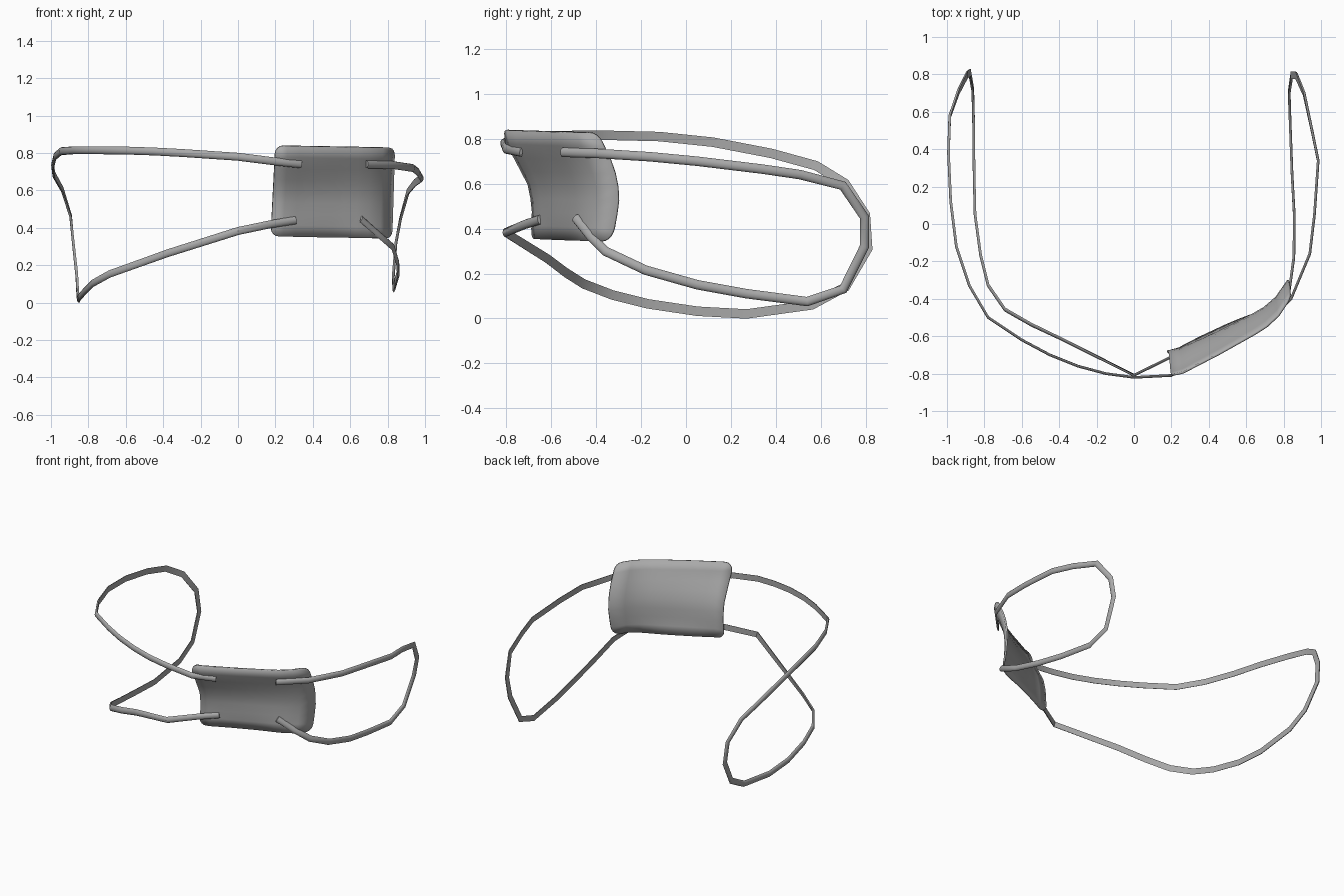
import bpy, bmesh, math
from mathutils import Vector

cube = bpy.data.objects.get("Cube")
if cube:
    bpy.data.objects.remove(cube)

grey = bpy.data.materials.new("mid_grey")
grey.use_nodes = True
colour = (0.4, 0.4, 0.4, 1)
grey.diffuse_color = colour
grey.node_tree.nodes["Principled BSDF"].inputs["Base Color"].default_value = colour


def lerp_table(table, t):
    """Piecewise linear lookup in a list of (key, value) pairs."""
    for (a, fa), (b, fb) in zip(table, table[1:]):
        if t <= b:
            return fa + (fb - fa) * max(0, (t - a) / (b - a))
    return table[-1][1]


def finish(bm, name, angle):
    bmesh.ops.recalc_face_normals(bm, faces=bm.faces)
    mesh = bpy.data.meshes.new(name)
    bm.to_mesh(mesh)
    bm.free()
    mesh.materials.append(grey)
    obj = bpy.data.objects.new(name, mesh)
    bpy.context.collection.objects.link(obj)
    bpy.ops.object.select_all(action='DESELECT')
    obj.select_set(True)
    bpy.context.view_layer.objects.active = obj
    bpy.ops.object.shade_smooth_by_angle(angle=math.radians(angle))
    return obj


# Curved eye cover: a bent sheet with rounded corners
front_curve = [(0, -.81), (.08, -.8), (.4, -.695), (.78, -.56), (.9, -.49), (1, -.395)]
inner_drop = [(0, .125), (.3, .13), (.5, .11), (.72, .055), (.92, 0), (1, 0)]
outer_drop = [(0, .055), (.12, .075), (.35, .095), (.55, .09), (.72, .065), (1, 0)]


def cover_point(u, v):
    x = (.175 + .025 * v) * (1 - u) + (.82 + .015 * v) * u
    z = .355 + .485 * v - .012 * u
    drop = lerp_table(inner_drop, v) * (1 - u) + lerp_table(outer_drop, v) * u
    curl = .03 * max(0, 1 - v / .2) * max(0, math.sin(math.pi * u))
    return Vector((x, lerp_table(front_curve, u) + drop + curl, z))


COLS, ROWS = 10, 8
bm = bmesh.new()
grid = [[bm.verts.new(cover_point(i / COLS, j / ROWS)) for i in range(COLS + 1)]
        for j in range(ROWS + 1)]
for j in range(ROWS):
    for i in range(COLS):
        bm.faces.new((grid[j][i], grid[j][i + 1], grid[j + 1][i + 1], grid[j + 1][i]))
corners = [grid[j][i] for j in (0, ROWS) for i in (0, COLS)]
bmesh.ops.bevel(bm, geom=corners, offset=.045, segments=4, profile=.5, affect='VERTICES')
cover = finish(bm, "eye_cover", 50)
thick = cover.modifiers.new("thickness", 'SOLIDIFY')
thick.thickness = .012
thick.offset = 0


# Elastic bands: a flat-backed, round-fronted section swept along a path round the head
def band(name, path, half_width=.021, depth=.014, arc=6):
    pts = [Vector(p) for p in path]
    bm = bmesh.new()
    rings = []
    for k, p in enumerate(pts):
        into = (p - pts[max(k - 1, 0)]).normalized()
        out = (pts[min(k + 1, len(pts) - 1)] - p).normalized()
        along = (into + out).normalized()
        away = Vector((p.x, min(p.y + .3, 0), 0))
        away = (away - along * away.dot(along)).normalized()
        across = along.cross(away)
        angles = [math.pi * s / arc for s in range(arc + 1)]
        rings.append([bm.verts.new(p + across * half_width * math.cos(a)
                                   + away * depth * (math.sin(a) - .5)) for a in angles])
    for a, b in zip(rings, rings[1:]):
        for s in range(arc + 1):
            n = (s + 1) % (arc + 1)
            bm.faces.new((a[s], a[n], b[n], b[s]))
    bm.faces.new(rings[0])
    bm.faces.new(rings[-1])
    return finish(bm, name, 50)


band("right_strap", [
    (.34, -.735, .74), (.2, -.81, .755), (0, -.82, .78), (-.15, -.8, .79),
    (-.3, -.76, .8), (-.45, -.7, .808), (-.6, -.62, .813), (-.78, -.5, .815),
    (-.88, -.33, .815), (-.95, -.12, .81), (-.98, .12, .785), (-.992, .38, .735),
    (-.985, .58, .68), (-.94, .71, .6), (-.895, .8, .46), (-.88, .81, .31),
    (-.862, .71, .14), (-.858, .56, .06), (-.855, .27, .02), (-.85, .05, .032),
    (-.82, -.17, .065), (-.78, -.33, .105), (-.69, -.46, .155), (-.55, -.54, .205),
    (-.38, -.62, .265), (0, -.81, .383), (.18, -.72, .42), (.31, -.655, .44)])

band("left_strap", [
    (.69, -.555, .74), (.84, -.4, .735), (.94, -.16, .72), (.965, .05, .7),
    (.985, .34, .665), (.95, .51, .64), (.91, .7, .59), (.87, .795, .45),
    (.845, .795, .32), (.83, .7, .13), (.835, .54, .075), (.845, .27, .11),
    (.857, .05, .15), (.855, -.18, .215), (.83, -.36, .3), (.75, -.43, .37),
    (.66, -.495, .45)])
